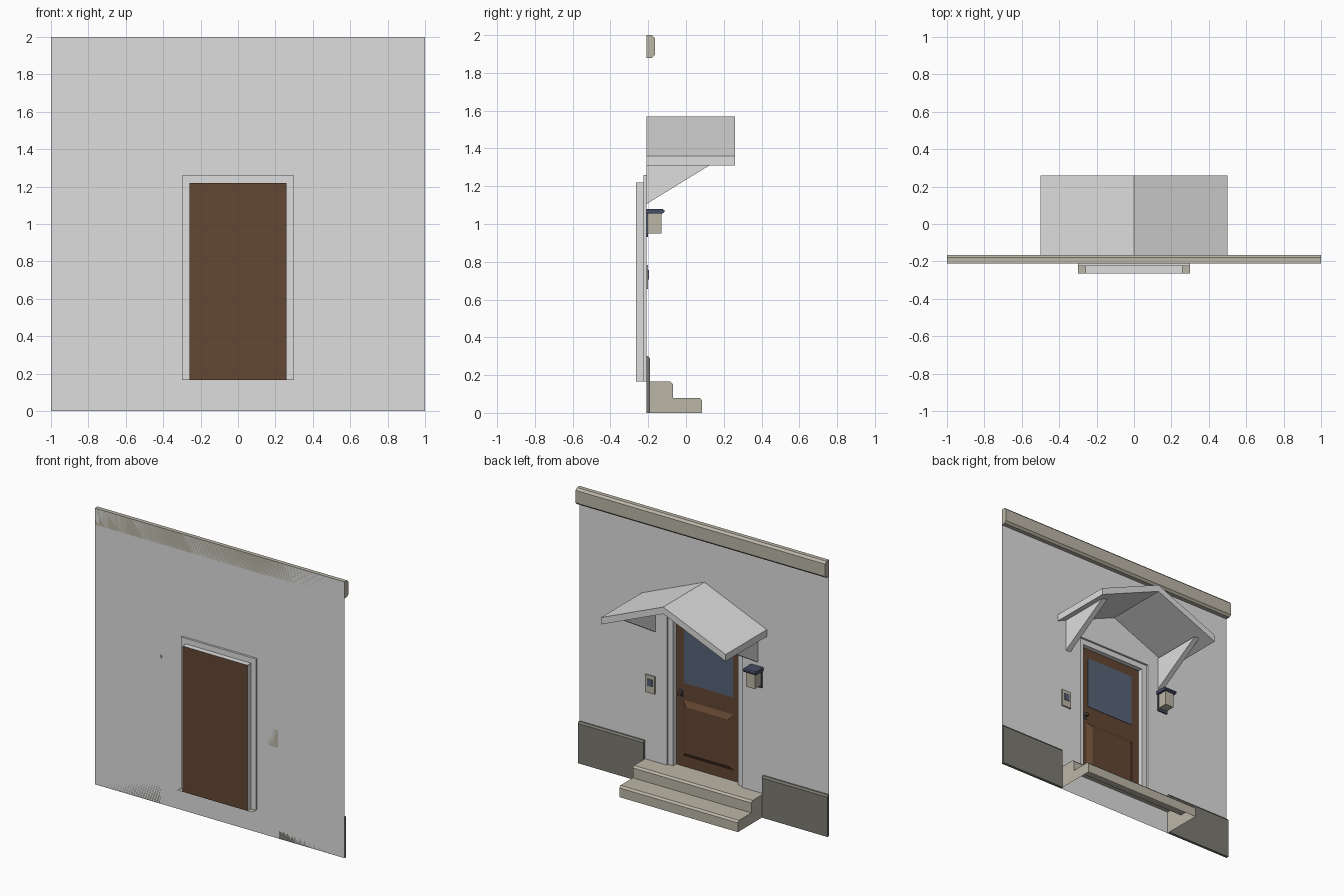
import bpy, bmesh

if "Cube" in bpy.data.objects:
    bpy.data.objects.remove(bpy.data.objects["Cube"])

def mat(name, r, g, b):
    m = bpy.data.materials.new(name)
    m.diffuse_color = (r, g, b, 1)
    m.use_nodes = True
    m.node_tree.nodes["Principled BSDF"].inputs["Base Color"].default_value = m.diffuse_color
    return m

WHITE = mat("white_render", .73, .73, .73)
STONE = mat("pale_stone", .50, .47, .385)
PLINTH = mat("dark_stone", .20, .195, .165)
WOOD = mat("brown_wood", .127, .063, .033)
GLASS = mat("blue_grey_glass", .098, .125, .184)
METAL = mat("dark_metal", .06, .075, .125)

def mesh(name, verts, faces, material):
    bm = bmesh.new()
    vs = [bm.verts.new(v) for v in verts]
    for f in faces:
        bm.faces.new([vs[i] for i in f])
    bmesh.ops.recalc_face_normals(bm, faces=bm.faces)
    me = bpy.data.meshes.new(name)
    bm.to_mesh(me)
    bm.free()
    me.materials.append(material)
    ob = bpy.data.objects.new(name, me)
    bpy.context.collection.objects.link(ob)
    return ob

def prism(name, pts, x0, x1, material, skip=()):
    """Extrude a (y, z) profile along x, leaving out the skipped sides."""
    n = len(pts)
    verts = [(x, y, z) for x in (x0, x1) for y, z in pts]
    faces = [tuple(range(n)), tuple(range(2 * n - 1, n - 1, -1))]
    faces += [(i, (i + 1) % n, (i + 1) % n + n, i + n) for i in range(n) if i not in skip]
    return mesh(name, verts, faces, material)

def box(name, x0, x1, y0, y1, z0, z1, material):
    return prism(name, [(y0, z0), (y1, z0), (y1, z1), (y0, z1)], x0, x1, material)

W = -.21      # wall plane
BACK = -.265  # back of the door recess

# Wall sheet with a door opening
mesh("wall",
     [(x, W, z) for z in (0, .165, 1.26, 2) for x in (-1, -.3, .3, 1)],
     [(r * 4 + c, r * 4 + c + 1, r * 4 + c + 5, r * 4 + c + 4)
      for r in range(3) for c in range(3) if (r, c) != (1, 1)], WHITE)

# Stepped door recess, swept around the opening
verts = []
for x, z, y in ((.3, 1.26, W), (.3, 1.26, -.225), (.26, 1.22, -.225), (.26, 1.22, BACK)):
    verts += [(x, y, .165), (x, y, z), (-x, y, z), (-x, y, .165)]
mesh("door_frame", verts,
     [(r * 4 + c, r * 4 + c + 1, r * 4 + c + 5, r * 4 + c + 4)
      for r in range(3) for c in range(3)], WHITE)
mesh("threshold", [(-.3, W, .165), (.3, W, .165), (.3, BACK, .165), (-.3, BACK, .165)],
     [(0, 1, 2, 3)], STONE)

# Door leaf, glass and raised lower panel
box("door", -.26, .26, BACK, -.26, .165, 1.22, WOOD)
box("door_glass", -.195, .195, -.26, -.257, .77, 1.15, GLASS)
verts = []
for w, y in ((0, -.26), (.035, -.238)):
    a = .205 - w
    verts += [(-a, y, .24 + w), (a, y, .24 + w), (a, y, .645 - w), (-a, y, .645 - w)]
mesh("door_panel", verts,
     [(4, 5, 6, 7)] + [(i, (i + 1) % 4, (i + 1) % 4 + 4, i + 4) for i in range(4)], WOOD)
box("door_handle_plate", .205, .235, -.26, -.254, .665, .715, METAL)
box("door_handle", .208, .232, -.254, -.23, .68, .70, WOOD)

# Hollow steps, open at the bottom and against the wall
prism("steps", [(W, .165), (-.083, .165), (-.07, .152), (-.07, .08), (.072, .08),
                (.085, .067), (.085, 0), (W, 0)], -.475, .475, STONE, skip=(6, 7))

# Plinths either side of the steps
for side, s in (("left", -1), ("right", 1)):
    prism("plinth_" + side, [(W, 0), (-.19, 0), (-.19, .288), (-.2, .3), (W, .3)],
          s * .475, s * 1, PLINTH)

# Cornice along the top of the wall
prism("cornice", [(W, 2), (-.18, 2), (-.165, 1.985), (-.165, 1.895), (-.18, 1.88), (W, 1.88)],
      -1, 1, STONE)

# Gabled canopy
n = 6
prof = [(-.5, 1.31), (-.5, 1.36), (0, 1.57), (.5, 1.36), (.5, 1.31), (0, 1.52)]
mesh("canopy", [(x, y, z) for y in (W, .26) for x, z in prof],
     [(0, 1, 2, 5), (2, 3, 4, 5), (6, 7, 8, 11), (8, 9, 10, 11)]
     + [(i, (i + 1) % n, (i + 1) % n + n, i + n) for i in range(n)], WHITE)

# Canopy brackets
for side, s in (("left", -1), ("right", 1)):
    prism("bracket_" + side, [(W, 1.105), (.18, 1.345), (W, 1.345)], s * .39, s * .43, WHITE)

# Wall lamp
box("lamp_plate", -.465, -.385, W, -.2, .93, 1.08, METAL)
box("lamp_body", -.46, -.39, -.2, -.13, .95, 1.056, STONE)
prism("lamp_cap", [(W, 1.055), (-.125, 1.055), (-.115, 1.063), (-.115, 1.073),
                   (-.125, 1.08), (W, 1.08)], -.475, -.375, METAL)

# Intercom
box("intercom", .392, .468, W, -.2, .655, .782, STONE)
box("intercom_screen", .41, .45, -.2, -.197, .705, .757, GLASS)
